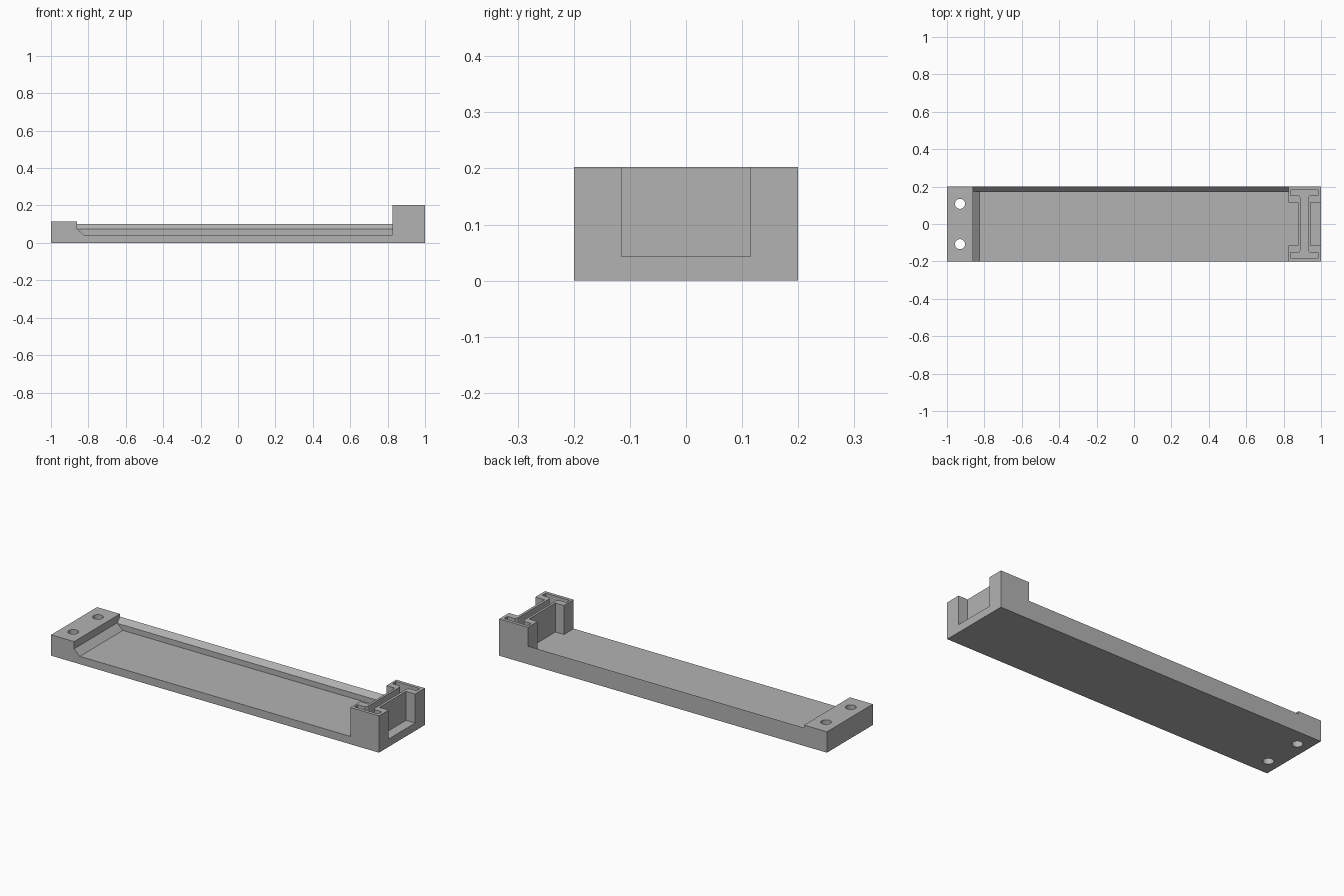
import bpy, bmesh
from math import cos, sin, tau
from mathutils import Vector

cube = bpy.data.objects.get("Cube")
if cube:
    bpy.data.objects.remove(cube, do_unlink=True)

grey = bpy.data.materials.new("plain grey")
grey.use_nodes = True
colour = (0.45, 0.45, 0.45, 1)
grey.diffuse_color = colour
grey.node_tree.nodes["Principled BSDF"].inputs["Base Color"].default_value = colour

FLOOR, TOP, HALF = 0.043, 0.203, 0.2
TRAY_L, TRAY_R = -0.86, 0.825


def prism(name, outline, axis, start, end):
    """Extrude a 2D outline along an axis: points are (y,z), (x,z) or (x,y)."""
    bm = bmesh.new()
    verts = []
    for a, b in outline:
        p = [a, b]
        p.insert(axis, start)
        verts.append(bm.verts.new(p))
    face = bm.faces.new(verts)
    grown = bmesh.ops.extrude_face_region(bm, geom=[face])["geom"]
    move = Vector((0, 0, 0))
    move[axis] = end - start
    bmesh.ops.translate(bm, vec=move, verts=[g for g in grown if isinstance(g, bmesh.types.BMVert)])
    bmesh.ops.recalc_face_normals(bm, faces=bm.faces)
    mesh = bpy.data.meshes.new(name)
    bm.to_mesh(mesh)
    bm.free()
    mesh.materials.append(grey)
    obj = bpy.data.objects.new(name, mesh)
    bpy.context.collection.objects.link(obj)
    return obj


def combine(target, tool, operation):
    """Apply a boolean and discard the helper."""
    mod = target.modifiers.new(operation, "BOOLEAN")
    mod.operation, mod.object, mod.solver = operation, tool, "EXACT"
    bpy.context.view_layer.objects.active = target
    bpy.ops.object.modifier_apply(modifier=mod.name)
    bpy.data.objects.remove(tool, do_unlink=True)


def rect(x0, x1, y0, y1):
    return [(x0, y0), (x1, y0), (x1, y1), (x0, y1)]


# Long side profile: mounting block, chamfered tray floor, end tower
tray = prism("tray_body", [
    (-1, 0), (1, 0), (1, TOP), (TRAY_R, TOP), (TRAY_R, FLOOR),
    (-0.825, FLOOR), (TRAY_L, 0.075), (TRAY_L, 0.115), (-1, 0.115)], 1, -HALF, HALF)

# Raised back lip with a sloping upper face
lip = prism("back_lip", [(0.175, 0.02), (HALF, 0.02), (HALF, 0.1), (0.175, 0.073)],
            0, TRAY_L - 0.02, TRAY_R + 0.02)
combine(tray, lip, "UNION")

# Open pockets on both sides of the tower
for x0, x1 in ((TRAY_R - 0.02, 0.877), (0.944, 1.02)):
    combine(tray, prism("pocket", rect(x0, x1, -0.115, 0.115), 2, FLOOR, 0.3), "DIFFERENCE")

# I-shaped slot in the tower, with chamfered inner corners
quarter = [(0.02, 0.14), (0.028, 0.152), (0.073, 0.152), (0.073, 0.182)]
right = [(x, -y) for x, y in reversed(quarter)] + quarter
slot = [(0.91 + x, y) for x, y in right] + [(0.91 - x, y) for x, y in reversed(right)]
combine(tray, prism("slot", slot, 2, FLOOR, 0.3), "DIFFERENCE")

# Screw holes through the mounting block
for y in (-0.108, 0.108):
    ring = [(-0.93 + 0.027 * cos(tau * i / 32), y + 0.027 * sin(tau * i / 32)) for i in range(32)]
    combine(tray, prism("hole", ring, 2, -0.1, 0.3), "DIFFERENCE")

bpy.ops.object.select_all(action="DESELECT")
tray.select_set(True)
bpy.context.view_layer.objects.active = tray
bpy.ops.object.shade_smooth_by_angle()
